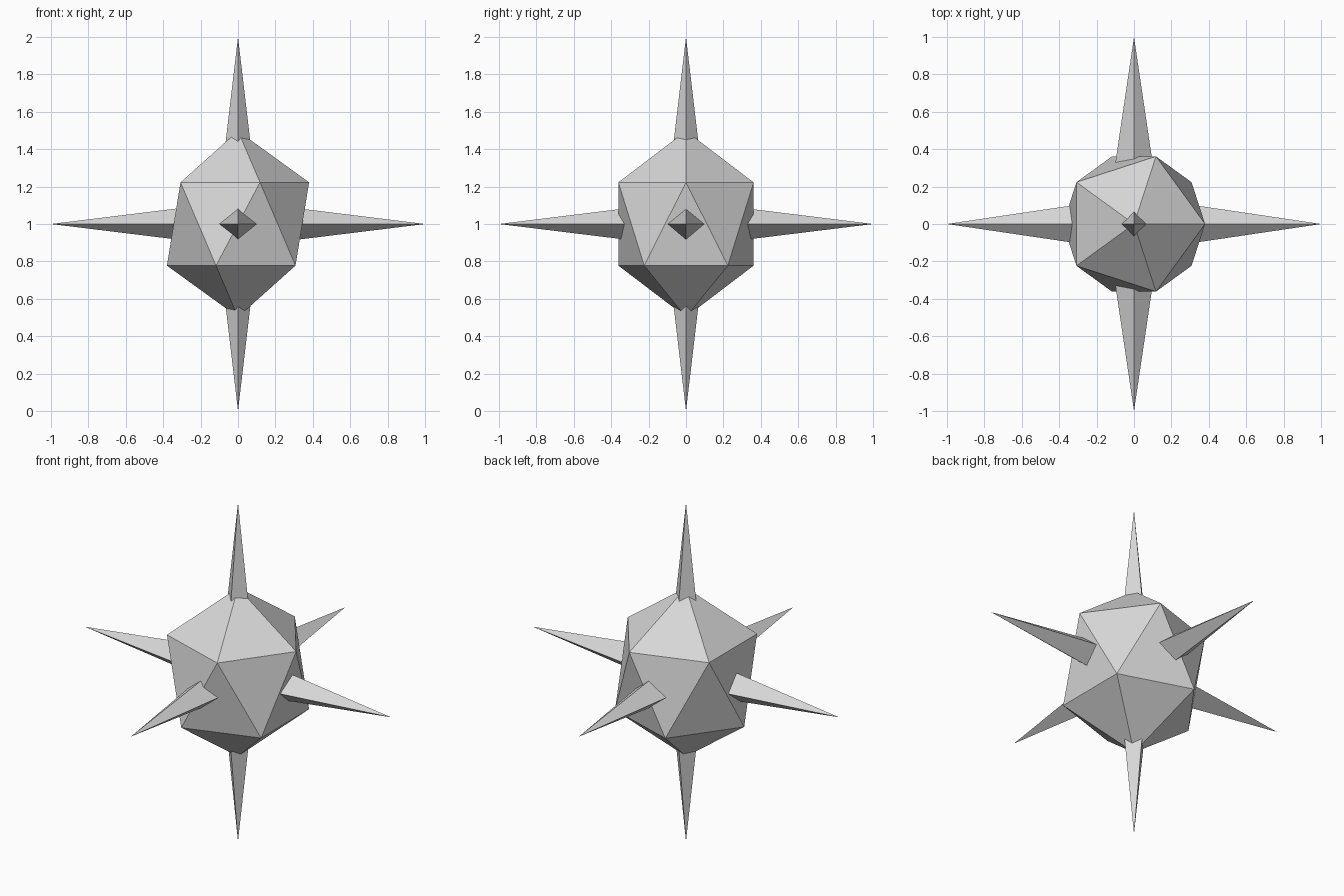
import bpy
from mathutils import Vector

if "Cube" in bpy.data.objects:
    bpy.data.objects.remove(bpy.data.objects["Cube"])

CENTRE = Vector((0, 0, 1))

grey = bpy.data.materials.new("light grey")
grey.diffuse_color = (0.68, 0.68, 0.68, 1)
grey.use_nodes = True
grey.node_tree.nodes["Principled BSDF"].inputs["Base Color"].default_value = grey.diffuse_color

# Faceted body, slightly taller than wide
bpy.ops.mesh.primitive_ico_sphere_add(subdivisions=1, radius=1, location=CENTRE)
body = bpy.context.object
body.name = "body"
body.scale = (0.425, 0.425, 0.4975)
body.data.materials.append(grey)


def spike(name, axis, side, half_a, half_b):
    """Four-sided spike along one axis; half widths at the base on the other two axes."""
    base, tip = 0.2, 1.0
    others = [i for i in range(3) if i != axis]
    verts = []
    for i, s, half in ((others[0], 1, half_a), (others[1], 1, half_b),
                       (others[0], -1, half_a), (others[1], -1, half_b)):
        p = CENTRE.copy()
        p[axis] += side * base
        p[i] += s * half * (tip - base)
        verts.append(p)
    point = CENTRE.copy()
    point[axis] += side * tip
    verts.append(point)
    faces = [(0, 1, 4), (1, 2, 4), (2, 3, 4), (3, 0, 4), (3, 2, 1, 0)]
    # Keep the faces pointing outwards on every axis
    if side * (-1 if axis == 1 else 1) < 0:
        faces = [f[::-1] for f in faces]
    mesh = bpy.data.meshes.new(name)
    mesh.from_pydata(verts, [], faces)
    mesh.materials.append(grey)
    bpy.context.collection.objects.link(bpy.data.objects.new(name, mesh))


# Six spikes, the horizontal ones wider than they are tall
spike("right_spike", 0, 1, 0.148, 0.123)
spike("left_spike", 0, -1, 0.148, 0.123)
spike("back_spike", 1, 1, 0.148, 0.123)
spike("front_spike", 1, -1, 0.148, 0.123)
spike("top_spike", 2, 1, 0.118, 0.118)
spike("bottom_spike", 2, -1, 0.118, 0.118)
